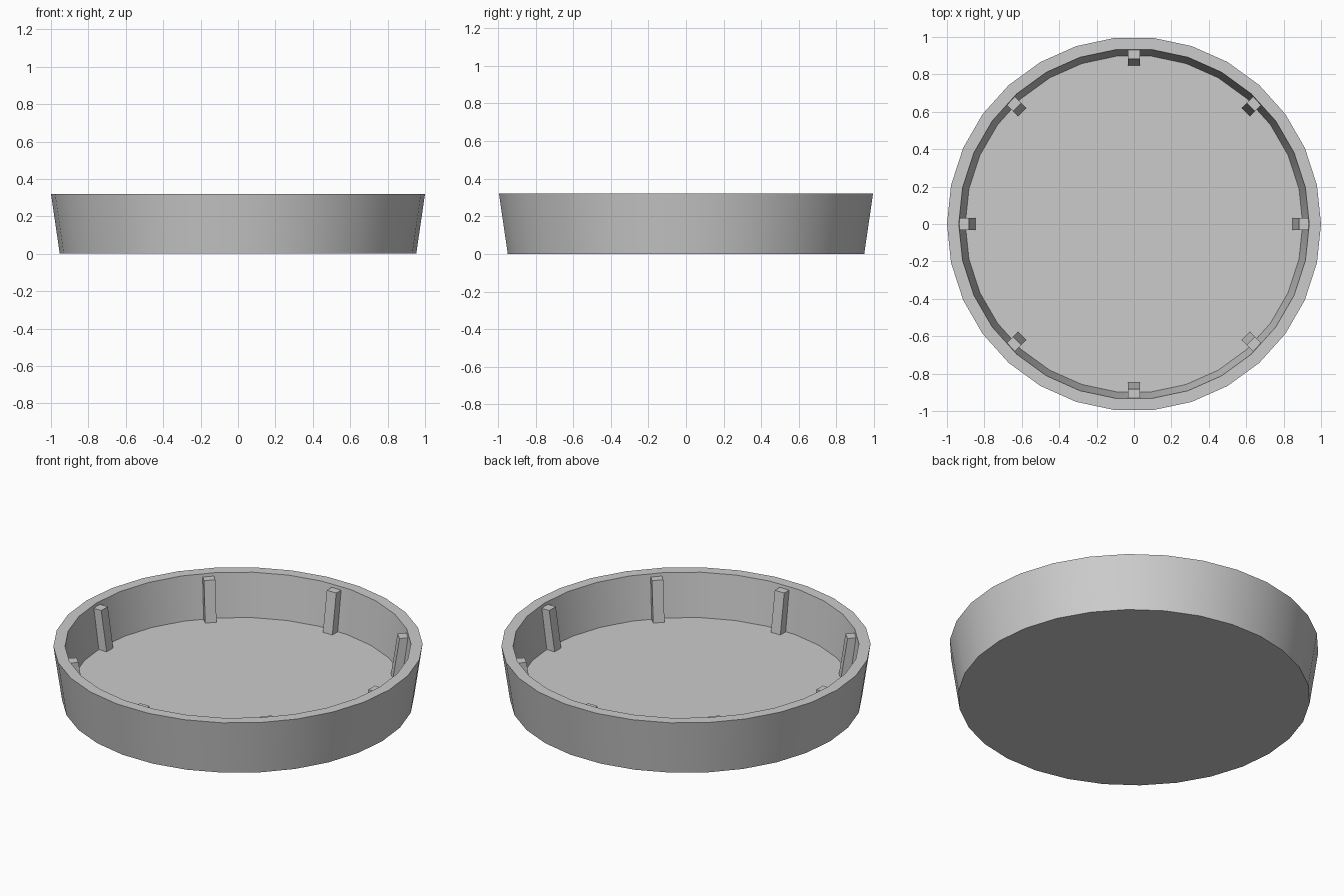
import bpy, bmesh, math
from mathutils import Matrix

SIDES = 30
HEIGHT = 0.32
FLOOR = 0.065

old = bpy.data.objects.get("Cube")
if old:
    bpy.data.objects.remove(old, do_unlink=True)

# Single grey material
grey = bpy.data.materials.new("plain grey")
grey.use_nodes = True
colour = (0.6, 0.6, 0.6, 1)
grey.diffuse_color = colour
grey.node_tree.nodes["Principled BSDF"].inputs["Base Color"].default_value = colour


def add_object(name, bm):
    bmesh.ops.recalc_face_normals(bm, faces=bm.faces)
    mesh = bpy.data.meshes.new(name)
    bm.to_mesh(mesh)
    bm.free()
    mesh.materials.append(grey)
    obj = bpy.data.objects.new(name, mesh)
    bpy.context.collection.objects.link(obj)
    return obj


# Shallow flared dish: rings of the wall, closed by a base and an inner floor
bm = bmesh.new()
rings = []
for radius, z in [(0.953, 0), (1, HEIGHT), (0.937, HEIGHT), (0.902, FLOOR)]:
    angles = [2 * math.pi * i / SIDES for i in range(SIDES)]
    rings.append([bm.verts.new((radius * math.cos(a), radius * math.sin(a), z))
                  for a in angles])
for low, high in zip(rings, rings[1:]):
    for i in range(SIDES):
        j = (i + 1) % SIDES
        bm.faces.new((low[i], low[j], high[j], high[i]))
bm.faces.new(rings[0])
bm.faces.new(rings[-1])
dish = add_object("dish", bm)
bpy.context.view_layer.objects.active = dish
dish.select_set(True)
bpy.ops.object.shade_smooth_by_angle(angle=math.radians(30))

# Eight square posts leaning along the inside of the wall
POST_TOP = 0.302
for k in range(8):
    bm = bmesh.new()
    bmesh.ops.create_cube(bm, size=1)
    for v in bm.verts:
        top, outer = v.co.z > 0, v.co.x > 0
        inner_r, outer_r = (0.883, 0.945) if top else (0.845, 0.91)
        v.co = (outer_r if outer else inner_r, math.copysign(0.031, v.co.y),
                POST_TOP if top else FLOOR - 0.01)
    bm.transform(Matrix.Rotation(k * math.pi / 4, 4, "Z"))
    add_object(f"inner_post_{k + 1}", bm)
